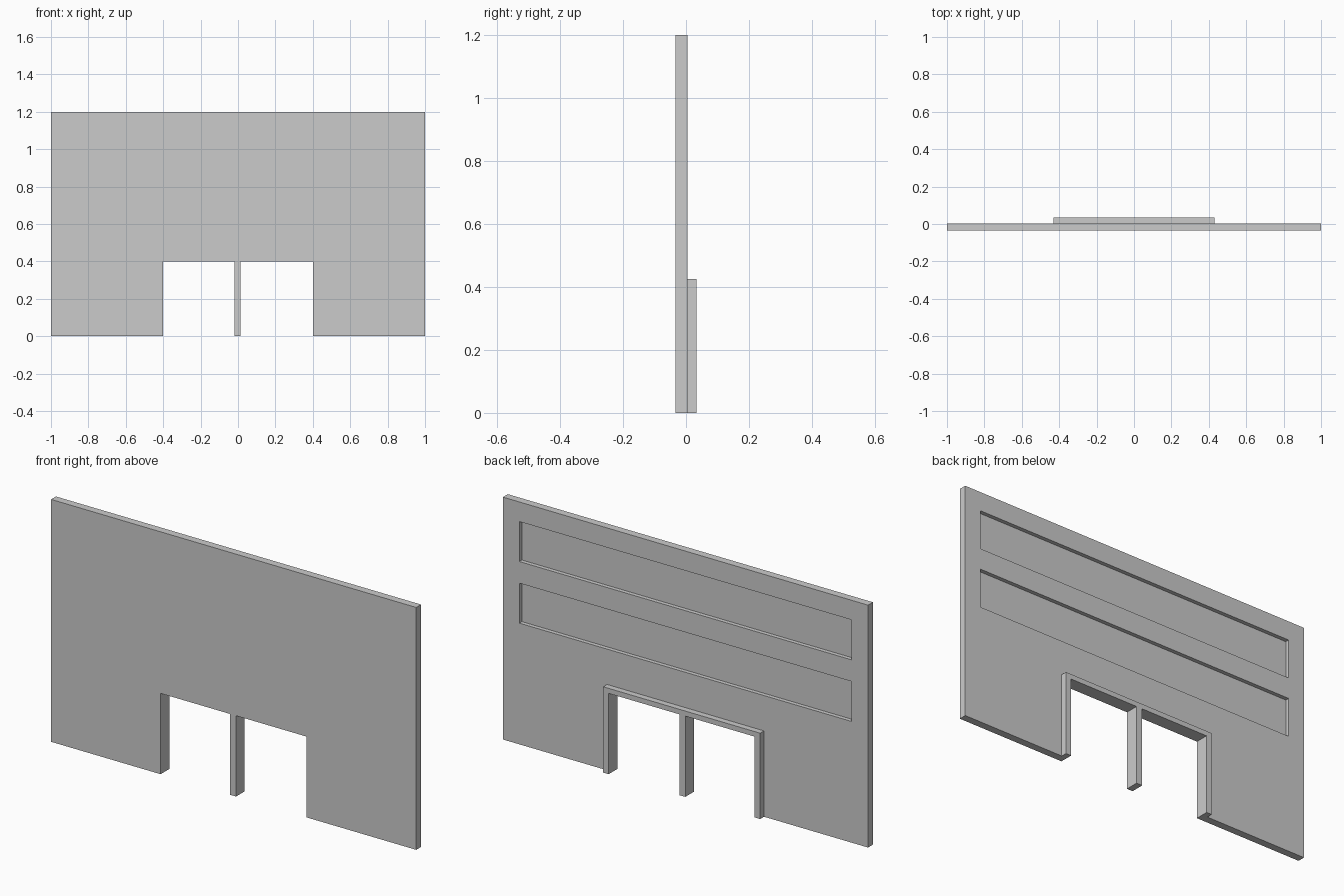
import bpy, bmesh

if "Cube" in bpy.data.objects:
    bpy.data.objects.remove(bpy.data.objects["Cube"])

FRONT, FACE, BACK = -0.034, 0.004, 0.034   # wall front, wall back, door frame back


def extrude_profile(name, points, y0, y1):
    """Extrude an outline in the xz plane from y0 to y1."""
    bm = bmesh.new()
    face = bm.faces.new([bm.verts.new((x, y0, z)) for x, z in points])
    res = bmesh.ops.extrude_face_region(bm, geom=[face])
    verts = [v for v in res["geom"] if isinstance(v, bmesh.types.BMVert)]
    bmesh.ops.translate(bm, verts=verts, vec=(0, y1 - y0, 0))
    bmesh.ops.recalc_face_normals(bm, faces=bm.faces)
    mesh = bpy.data.meshes.new(name)
    bm.to_mesh(mesh)
    bm.free()
    obj = bpy.data.objects.new(name, mesh)
    bpy.context.collection.objects.link(obj)
    return obj


def arch(outer, top, inner, inner_top):
    """Outline of a slab with a doorway notch at the bottom."""
    return [(-outer, 0), (-outer, top), (outer, top), (outer, 0),
            (inner, 0), (inner, inner_top), (-inner, inner_top), (-inner, 0)]


def rect(x0, x1, z0, z1):
    return [(x0, z0), (x0, z1), (x1, z1), (x1, z0)]


# Wall with doorway
wall = extrude_profile("wall", arch(1.0, 1.2, 0.4, 0.4), FRONT, FACE)

# Two long recessed panels in the back of the wall
for z in (0.6, 0.905):
    cutter = extrude_profile("recess_cutter", rect(-0.91, 0.91, z, z + 0.198),
                             FACE - 0.02, FACE + 0.05)
    cutter.hide_render = True
    mod = wall.modifiers.new("recess", "BOOLEAN")
    mod.object = cutter
    mod.operation = "DIFFERENCE"
    mod.solver = "EXACT"
    bpy.context.view_layer.objects.active = wall
    bpy.ops.object.modifier_apply(modifier=mod.name)
    bpy.data.objects.remove(cutter)

# Raised door frame and the centre post
extrude_profile("door_frame", arch(0.43, 0.425, 0.4, 0.4), FACE, BACK)
extrude_profile("centre_post", rect(-0.02, 0.013, 0, 0.4), FRONT, BACK)
